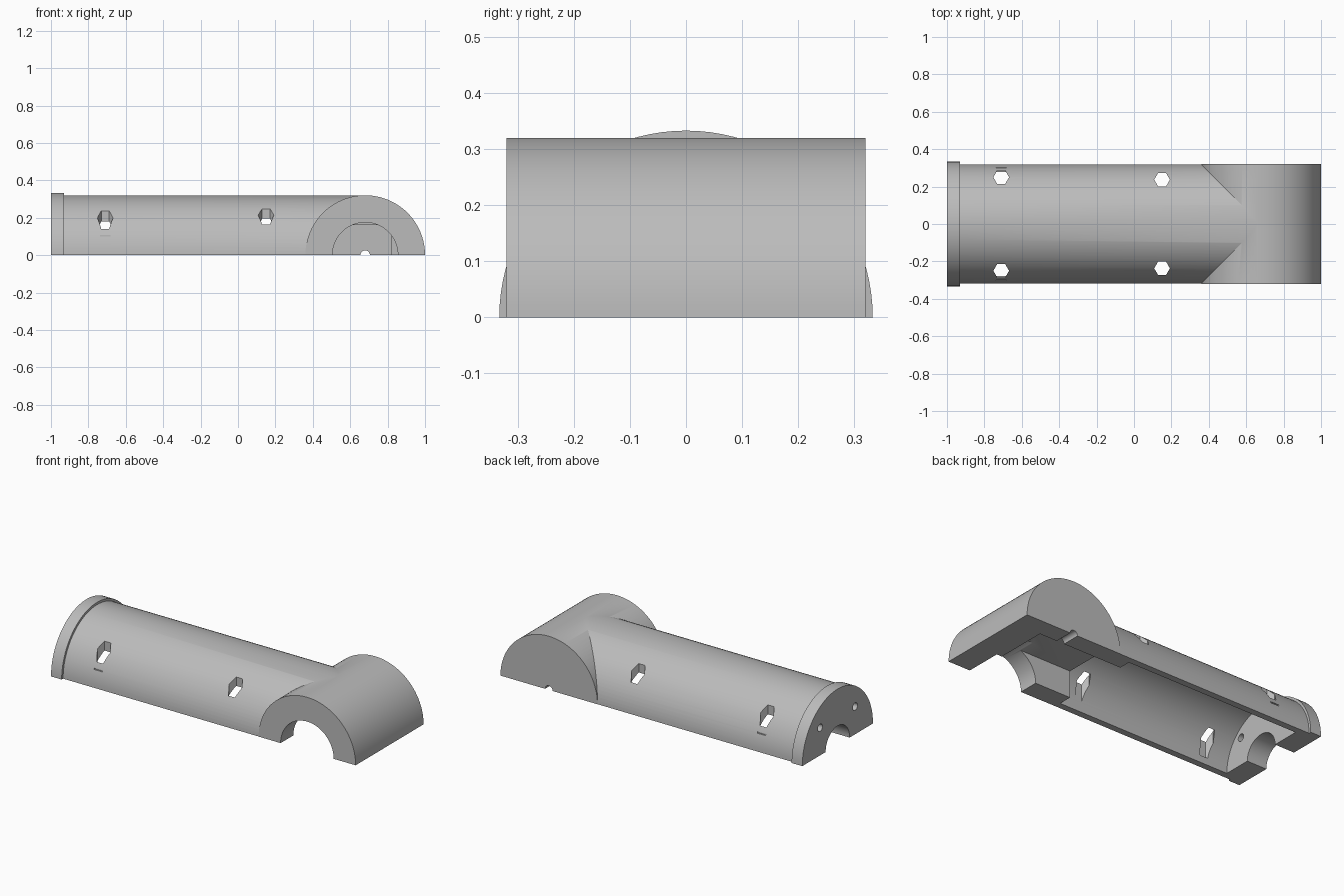
import bpy
import math

cube = bpy.data.objects.get("Cube")
if cube:
    bpy.data.objects.remove(cube, do_unlink=True)

R = 0.32          # outer radius of the cross barrel
CROSS_X = 0.68    # centre of the cross barrel
ROTATION = {"x": (0, math.pi / 2, 0), "y": (math.pi / 2, 0, 0), "z": (0, 0, math.pi / 2)}


def cylinder(name, axis, radius, centre, length, sides=96):
    bpy.ops.mesh.primitive_cylinder_add(vertices=sides, radius=radius, depth=length,
                                        location=centre, rotation=ROTATION[axis])
    ob = bpy.context.object
    ob.name = name
    return ob


def box(name, low, high):
    centre = [(a + b) / 2 for a, b in zip(low, high)]
    bpy.ops.mesh.primitive_cube_add(size=1, location=centre)
    ob = bpy.context.object
    ob.name = name
    ob.scale = [b - a for a, b in zip(low, high)]
    return ob


def combine(target, other, operation):
    other.hide_render = True
    mod = target.modifiers.new(other.name, "BOOLEAN")
    mod.operation = operation
    mod.solver = "EXACT"
    mod.object = other
    bpy.context.view_layer.objects.active = target
    bpy.ops.object.modifier_apply(modifier=mod.name)
    bpy.data.objects.remove(other, do_unlink=True)


def span(name, axis, radius, start, end, offset=0, height=0):
    """Cylinder running from start to end along x or y."""
    mid = (start + end) / 2
    centre = (mid, offset, height) if axis == "x" else (offset, mid, height)
    return cylinder(name, axis, radius, centre, end - start)


# Outer body: long barrel, end flange and cross barrel
shell = span("half_shell", "x", R - 0.001, -0.97, CROSS_X)
combine(shell, span("end_flange", "x", 0.333, -1, -0.93), "UNION")
combine(shell, span("cross_barrel", "y", R, -R, R, CROSS_X), "UNION")

# Hollow interior: long cavity and flat-roofed pocket
combine(shell, span("cavity", "x", 0.28, -0.87, 0.27), "DIFFERENCE")
combine(shell, box("pocket", (0.2, -0.2, -0.5), (0.82, 0.21, 0.16)), "DIFFERENCE")

# Openings in the cross barrel: wide front port and small rear port
combine(shell, span("front_port", "y", 0.175, -0.5, -0.1, CROSS_X), "DIFFERENCE")
combine(shell, span("rear_port", "y", 0.025, 0.1, 0.5, CROSS_X), "DIFFERENCE")

# Flange end opening
combine(shell, span("end_port", "x", 0.113, -1.1, -0.8), "DIFFERENCE")

for side in (-1, 1):
    # Pin holes through the end wall
    combine(shell, span("pin_hole", "x", 0.022, -1.1, -0.8, side * 0.165, 0.165), "DIFFERENCE")
    # Vertical hexagonal bolt holes
    for x, y in ((-0.71, 0.25), (0.15, 0.237)):
        bolt = cylinder("bolt_hole", "z", 0.042, (x, side * y, 0.29), 0.5, 6)
        combine(shell, bolt, "DIFFERENCE")
    # Thin slit below the outer bolt hole
    ys = sorted((side * 0.295, side * 0.34))
    slit = box("slit", (-0.737, ys[0], 0.1), (-0.683, ys[1], 0.109))
    combine(shell, slit, "DIFFERENCE")

# Split on the ground plane, keeping the upper half
combine(shell, box("lower_half", (-2, -1, -1), (2, 1, 0)), "DIFFERENCE")

# Material and shading
grey = bpy.data.materials.new("plain_grey")
grey.use_nodes = True
colour = (0.5, 0.5, 0.5, 1)
grey.diffuse_color = colour
grey.node_tree.nodes["Principled BSDF"].inputs["Base Color"].default_value = colour
shell.data.materials.clear()
shell.data.materials.append(grey)
for face in shell.data.polygons:
    face.material_index = 0

bpy.ops.object.select_all(action="DESELECT")
shell.select_set(True)
bpy.context.view_layer.objects.active = shell
bpy.ops.object.transform_apply(location=True, rotation=True, scale=True)
bpy.ops.object.shade_smooth_by_angle(angle=math.radians(25))
